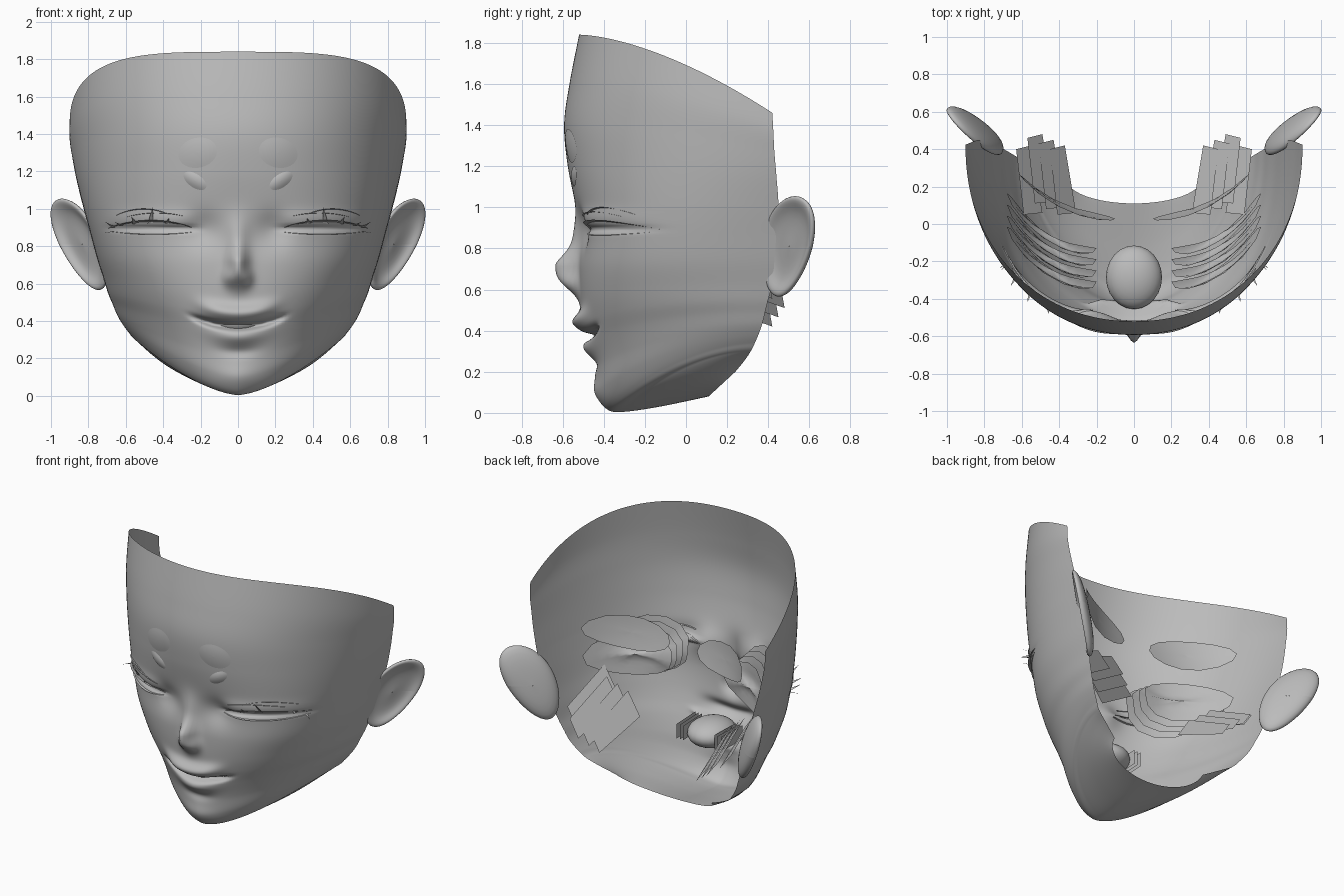
import bpy, bmesh, math
from math import exp, sin, cos, pi
from mathutils import Vector
from mathutils.bvhtree import BVHTree

cube = bpy.data.objects.get("Cube")
if cube:
    bpy.data.objects.remove(cube, do_unlink=True)

grey = bpy.data.materials.new("plain grey")
grey.use_nodes = True
grey.diffuse_color = (0.5, 0.5, 0.5, 1)
grey.node_tree.nodes["Principled BSDF"].inputs["Base Color"].default_value = (0.5, 0.5, 0.5, 1)


def add_mesh(name, verts, faces, smooth=True):
    mesh = bpy.data.meshes.new(name)
    mesh.from_pydata([tuple(v) for v in verts], [], faces)
    mesh.materials.append(grey)
    for p in mesh.polygons:
        p.use_smooth = smooth
    ob = bpy.data.objects.new(name, mesh)
    bpy.context.collection.objects.link(ob)
    return ob


def grid_faces(rows, cols):
    return [(i * cols + j, (i + 1) * cols + j, (i + 1) * cols + j + 1, i * cols + j + 1)
            for i in range(rows - 1) for j in range(cols - 1)]


# Face rows: centre z, centre y, edge x, edge y, edge z, roundness
KEYS = [
    (1.84, -.52, .90, .42, 1.46, 2.1), (1.60, -.567, .90, .425, 1.37, 2.1),
    (1.40, -.593, .885, .43, 1.27, 2.1), (1.20, -.575, .862, .44, 1.15, 2.2),
    (1.00, -.535, .825, .45, 1.0, 2.4), (.85, -.515, .79, .44, .87, 2.5),
    (.70, -.52, .755, .43, .74, 2.45), (.56, -.515, .72, .42, .63, 2.3),
    (.45, -.50, .695, .40, .55, 2.15), (.34, -.475, .67, .385, .49, 2.0),
    (.22, -.445, .645, .37, .43, 1.9), (.10, -.43, .615, .352, .38, 1.8),
    (.02, -.385, .585, .335, .34, 1.75), (.005, -.31, .55, .315, .30, 1.8),
    (.03, -.13, .47, .285, .255, 1.9), (.08, .11, .36, .24, .20, 2.0)]


def row_at(t):
    i = min(int(t), len(KEYS) - 2)
    f = t - i
    a, b, c, d = (KEYS[max(0, min(len(KEYS) - 1, i + k))] for k in (-1, 0, 1, 2))
    return [q + .5 * f * (r - p + f * (2 * p - 5 * q + 4 * r - s + f * (3 * (q - r) + s - p)))
            for p, q, r, s in zip(a, b, c, d)]


def bump(v, centre, width):
    return exp(-((v - centre) / width) ** 2)


def relief(x, z):
    """Forward push of nose, lips, chin and lids."""
    x = abs(x)
    d = z - .72
    ridge = exp(-(d / .09) ** 1.5) if d > 0 else exp(-(-d / .13) ** 3)
    out = .115 * ridge * bump(x, 0, .05) + .03 * bump(x, .05, .03) * bump(z, .63, .045)
    out += .02 * bump(x, 0, .06) * bump(z, .88, .09)
    out -= .035 * bump(x, .19, .09) * bump(z, .89, .09)
    m = z - .37 - .9 * x * x
    lip = exp(-(x / .19) ** 4)
    out += .055 * bump(m, .07, .045) * lip
    out -= .075 * bump(m, 0, .016) * exp(-(x / .225) ** 6)
    out += .03 * bump(m, -.055, .04) * bump(x, 0, .13)
    out -= .015 * bump(m, -.135, .03) * bump(x, 0, .1)
    out += .015 * bump(z, .1, .06) * bump(x, 0, .12)
    # closed eye slit and the lid above it
    span = exp(-((x - .46) / .23) ** 6)
    out += span * (.01 * bump(z, .95, .04) - .03 * bump(z, .895, .014))
    return out


# Face shell, swept row by row from the forehead rim to the throat
HALF, STEPS = 56, 11
rows = (len(KEYS) - 1) * STEPS + 1
verts = []
for i in range(rows):
    zc, yc, xe, ye, ze, n = row_at(i / STEPS)
    throat = max(0, i / STEPS - 13) / 2
    for j in range(-HALF, HALF + 1):
        a = (abs(j) / HALF) ** 1.25 * pi / 2
        s = sin(a) ** (2 / n)
        c = max(cos(a), 0) ** (2 / n)
        w = (1 - c) ** 1.6 if zc > 1 else s ** 1.55 * (1 - throat) + (1 - c) * throat
        x, z = math.copysign(xe * s, j), zc + (ze - zc) * w
        push = relief(x, z) if i < 13 * STEPS else 0
        verts.append((x, ye - (ye - yc) * c - push * c, z))
face_polys = grid_faces(rows, 2 * HALF + 1)
add_mesh("face_shell", verts, face_polys)
tree = BVHTree.FromPolygons([Vector(v) for v in verts], face_polys)


def skin_y(x, z):
    hit = tree.ray_cast(Vector((x, -2, z)), Vector((0, 1, 0)))[0]
    return hit.y if hit else .4


def patch(name, side, cx, cz, rx, rz, tilt, offset, dome=0.0, sides=28):
    """Oval sheet that follows the face at an offset."""
    vs, fs, rings = [], [], 5
    for r in range(rings + 1):
        q = r / rings
        for k in range(sides):
            a = 2 * pi * k / sides
            u, v = q * rx * cos(a), q * rz * sin(a)
            x = cx + u * cos(tilt) - v * sin(tilt)
            z = cz + u * sin(tilt) + v * cos(tilt)
            vs.append((side * x, skin_y(x, z) + offset - dome * (1 - q * q), z))
            if r < rings:
                b, m = r * sides, (k + 1) % sides
                f = (b + k, b + m, b + sides + m, b + sides + k)
                fs.append(f[::-1] if side > 0 else f)
    add_mesh(name, vs, fs)


def ribbon(name, side, x0, x1, z0, arch, height, depth):
    """Thin tapered strip standing out of the skin."""
    vs, n = [], 14
    for k in range(n + 1):
        f = k / n
        x, taper = x0 + (x1 - x0) * f, sin(pi * f) ** .5 if 0 < f < 1 else 0
        z = z0 + arch * 4 * f * (1 - f)
        y = skin_y(x, z)
        vs += [(side * x, y + .01, z), (side * x, y - depth * taper - .003, z + height * taper)]
    add_mesh(name, vs, grid_faces(n + 1, 2))


# Rings of the ear: radius, thickness, from the back round the rim into the bowl
EAR = [(.01, -.045), (.5, -.042), (.85, -.025), (1, .0), (.98, .02), (.9, .022),
       (.8, .012), (.66, -.004), (.4, -.01), (.01, -.005)]


def ear(name, side):
    vs, n = [], 32
    for r, w in EAR:
        for k in range(n + 1):
            a = 2 * pi * k / n
            v = .25 * r * sin(a)
            u = .165 * r * cos(a) * (1 + .7 * v)
            vs.append((side * (.836 + .68 * u + .73 * w + .40 * v),
                       .498 + .73 * u - .68 * w + .16 * v, .81 + v))
    fs = grid_faces(len(EAR), n + 1)
    if side > 0:
        fs = [f[::-1] for f in fs]
    ob = add_mesh(name, vs, fs)
    sub = ob.modifiers.new("smooth", "SUBSURF")
    sub.levels = sub.render_levels = 1


for side, tag in ((1, "left"), (-1, "right")):
    ear(tag + "_ear", side)
    # Brow marks
    patch(tag + "_upper_brow", side, .215, 1.3, .105, .08, -.25, -.003, .006)
    patch(tag + "_lower_brow", side, .23, 1.15, .07, .036, .6, -.004, .01)
    # Lids and lash lines
    ribbon(tag + "_upper_lash", side, .23, .70, .893, .035, .012, .03)
    ribbon(tag + "_lower_lash", side, .22, .68, .88, -.012, -.006, .012)
    ribbon(tag + "_lid_crease", side, .36, .65, .965, .03, .006, .012)
    ribbon(tag + "_lid_fold", side, .27, .60, .955, .02, .004, .01)
    # Lash spikes: root x, root z, sideways, forward, upward
    vs = []
    for x, z, dx, dy, dz in ((.47, .92, -.015, .07, .09), (.55, .92, .02, .07, .04),
                             (.62, .91, .04, .07, .02), (.66, .9, .05, .05, .03),
                             (.66, .88, .06, .04, -.01), (.38, .92, -.01, .04, .03)):
        y = skin_y(x, z)
        vs += [(side * (x - .014), y, z), (side * (x + .014), y, z),
               (side * (x + dx), y - dy, z + dz)]
    add_mesh(tag + "_lash_spikes", vs, [(i, i + 1, i + 2) for i in range(0, len(vs), 3)], False)
    # Stored eye sheets behind the face
    for k in range(4):
        patch(f"{tag}_eye_sheet_{k + 1}", side, .44, .90, .24, .19 - .015 * k,
              .05, .16 + .06 * k, 0, 14)
    patch(tag + "_inner_brow_sheet", side, .36, 1.13, .26, .11, .12, .58, 0, 14)
    # Stacked cheek plates inside the jaw
    for k in range(4):
        x, y, z = .37 + .06 * k, .42 + .03 * (k % 3), .42 + .045 * k
        plate = [(x, y, z), (x + .08, y - .02, z + .11),
                 (x + .04, y - .37, z + .28), (x - .06, y - .36, z + .13)]
        add_mesh(f"{tag}_cheek_plate_{k + 1}", [(side * a, b, c) for a, b, c in plate],
                 [(0, 1, 2, 3)], False)
    # Side teeth plates
    for k in range(3):
        x = .12 + .025 * k
        add_mesh(f"{tag}_tooth_plate_{k + 1}",
                 [(side * x, -.14, .36), (side * x, -.14, .46),
                  (side * (x + .01), -.36, .46), (side * (x + .01), -.36, .36)],
                 [(0, 1, 2, 3)], False)

# Mouth lining
bm = bmesh.new()
bmesh.ops.create_uvsphere(bm, u_segments=24, v_segments=14, radius=1)
for v in bm.verts:
    v.co = (v.co.x * .15, v.co.y * .17 - .285, v.co.z * .09 + .4)
mesh = bpy.data.meshes.new("mouth_lining")
bm.to_mesh(mesh)
bm.free()
mesh.materials.append(grey)
for p in mesh.polygons:
    p.use_smooth = True
bpy.context.collection.objects.link(bpy.data.objects.new("mouth_lining", mesh))
